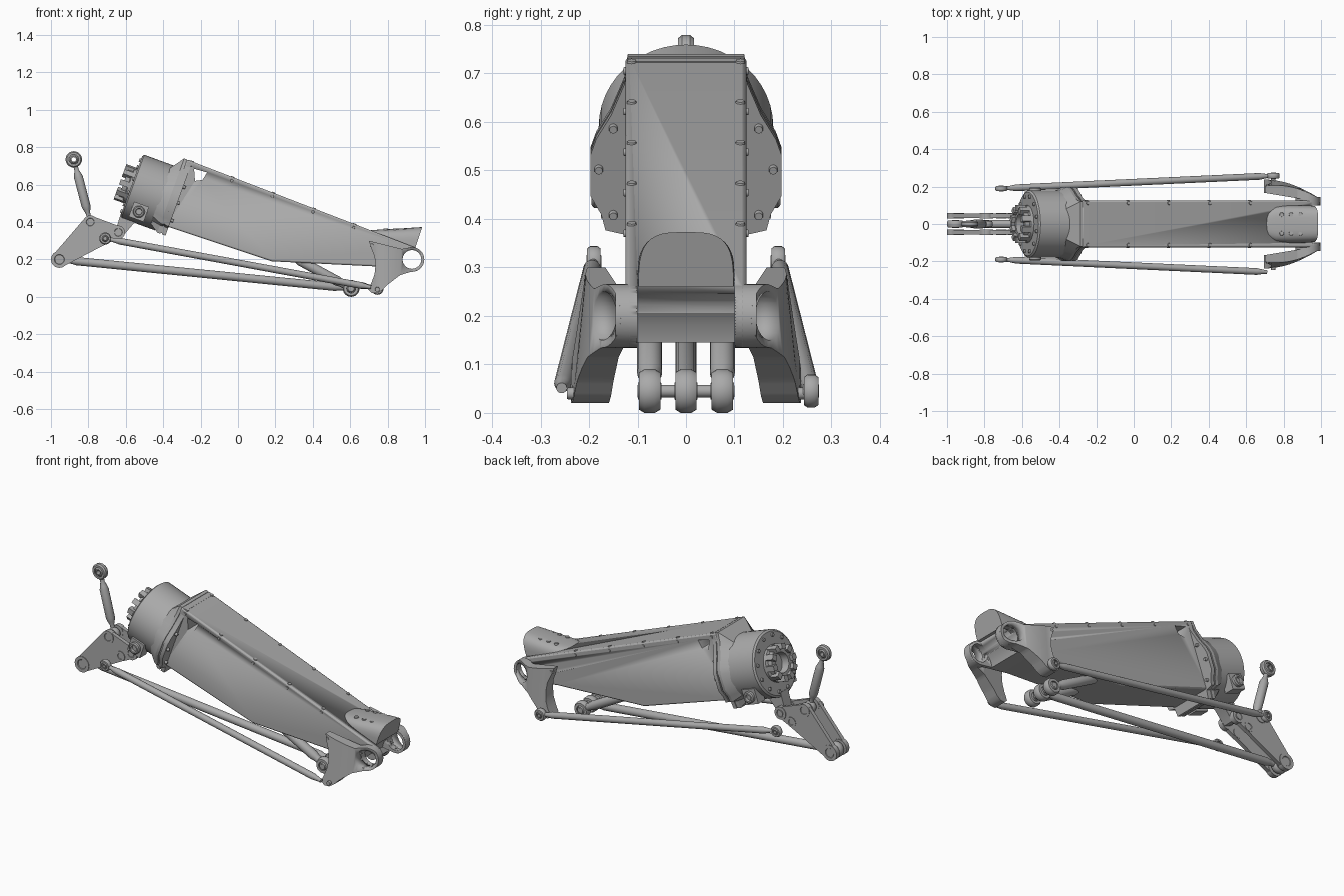
import bpy, bmesh
from math import sin, cos, pi, radians
from mathutils import Vector, Matrix

old = bpy.data.objects.get("Cube")
if old:
    bpy.data.objects.remove(old)

gray = bpy.data.materials.new("machined_gray")
gray.use_nodes = True
gray.diffuse_color = (0.4, 0.4, 0.4, 1)
gray.node_tree.nodes["Principled BSDF"].inputs["Base Color"].default_value = (0.4, 0.4, 0.4, 1)


def finish(name, bm, smooth=True):
    bmesh.ops.remove_doubles(bm, verts=bm.verts, dist=1e-5)
    bmesh.ops.recalc_face_normals(bm, faces=bm.faces)
    me = bpy.data.meshes.new(name)
    bm.to_mesh(me)
    bm.free()
    me.materials.append(gray)
    ob = bpy.data.objects.new(name, me)
    bpy.context.collection.objects.link(ob)
    if smooth:
        bpy.ops.object.select_all(action='DESELECT')
        ob.select_set(True)
        bpy.context.view_layer.objects.active = ob
        bpy.ops.object.shade_smooth_by_angle(angle=radians(35))
    return ob


def loft(name, sections, closed=False):
    """Skin matching rings of points, capping the ends unless closed."""
    bm = bmesh.new()
    rings = [[bm.verts.new(p) for p in s] for s in sections]
    n = len(rings[0])
    for a, b in zip(rings, rings[1:] + (rings[:1] if closed else [])):
        for i in range(n):
            bm.faces.new((a[i], a[(i + 1) % n], b[(i + 1) % n], b[i]))
    if not closed:
        bm.faces.new(rings[0])
        bm.faces.new(rings[-1])
    return finish(name, bm)


def lathe(name, origin, axis, profile, n=24, ring=False):
    """Turn (radius, height) pairs about an axis; ring closes the profile."""
    rot = Vector((0, 0, 1)).rotation_difference(Vector(axis)).to_matrix()
    o = Vector(origin)
    return loft(name, [[o + rot @ Vector((r * cos(2 * pi * i / n), r * sin(2 * pi * i / n), h))
                        for i in range(n)] for r, h in profile], ring)


def disc(name, origin, axis, r, h, n=24):
    return lathe(name, origin, axis, [(r, 0), (r, h * .85), (r * .9, h)], n)


def eye(name, c, r, hole, w):
    """Rod-end eye around the y axis with a ball inside."""
    lathe(name, c, (0, 1, 0), [(hole, -w), (r * .85, -w), (r, -w * .5), (r, w * .5),
                               (r * .85, w), (hole, w)], 24, True)
    lathe(name + "_ball", c, (0, 1, 0), [(hole * .45, -w * 1.1), (hole * .7, -w * 1.1), (hole, -w * .5),
                                         (hole, w * .5), (hole * .7, w * 1.1), (hole * .45, w * 1.1)], 16, True)


def rod(name, a, b, r, start=.04, end=.04, neck=.011):
    """Bar with tapered necks between two points."""
    a, b = Vector(a), Vector(b)
    L = (b - a).length
    lathe(name, a, b - a, [(neck, start * .7), (neck, start), (r * .8, start + .02), (r, start + .04),
                           (r, L - end - .04), (r * .8, L - end - .02), (neck, L - end), (neck, L - end * .7)], 16)


def prism(name, pts, y0, y1):
    return loft(name, [[(x, y, z) for x, z in pts] for y in (y0, y1)])


def block(name, center, size, rot):
    bm = bmesh.new()
    bmesh.ops.create_cube(bm, size=1, matrix=Matrix.Translation(center) @ rot.to_4x4() @ Matrix.Diagonal((*size, 1)))
    return finish(name, bm, False)


def apply_mod(ob, kind, **props):
    m = ob.modifiers.new("mod", kind)
    for k, v in props.items():
        setattr(m, k, v)
    bpy.context.view_layer.objects.active = ob
    bpy.ops.object.modifier_apply(modifier="mod")


def cut(ob, cutter):
    apply_mod(ob, 'BOOLEAN', operation='DIFFERENCE', solver='EXACT', object=cutter)


def arc(cx, cz, r, a0, a1, n=16):
    return [(cx + r * cos(radians(a0 + (a1 - a0) * i / n)), cz + r * sin(radians(a0 + (a1 - a0) * i / n)))
            for i in range(n + 1)]


# Cutters
knee = (.93, .2)
bore = lathe("bore_cutter", (knee[0], -.4, knee[1]), (0, 1, 0), [(.05, 0), (.05, .8)], 32)
notch = prism("notch_cutter", [(.955, .3), (.86, .18), (.82, .05), (1.1, .05), (1.1, .3)], -.1, .1)
window = prism("window_cutter", [(-.235, .685), (-.165, .665), (-.19, .625), (-.23, .62)], -.4, .4)

# Main beam with an open fork at the knee
beam = prism("main_beam", [(-.275, .735)] + arc(*knee, .066, 68, -100)
             + [(.73, .163), (.18, .19), (-.39, .38)], -.125, .125)
apply_mod(beam, 'BEVEL', width=.008, segments=2, limit_method='ANGLE', angle_limit=radians(50))
for c in (notch, bore, window):
    cut(beam, c)

# Rounded knee cover
cover = []
for x, w, top, base, shear in ((.685, .03, .352, .3, 0), (.695, .06, .354, .3, 0), (.72, .083, .357, .295, 0),
                               (.76, .097, .36, .29, 0), (.83, .1, .363, .28, .05), (.95, .1, .371, .265, .3),
                               (.985, .098, .373, .26, .33)):
    s = [(w * (1 if cos(t) > 0 else -1) * abs(cos(t)) ** .6, base + (top - base) * sin(t) ** .6)
         for t in [pi * i / 20 for i in range(20)] + [pi - 1e-9]]
    cover.append([(x + (z - top) * shear, y, z) for y, z in s])
loft("knee_cover", cover)
for x in (.79, .84, .89):
    for y in (-.05, .05):
        disc("cover_bolt", (x, y, .33), (0, 0, 1), .012, .035, 12)

# Curved knee claws
outline = [(.70, .30), (.875, .256)] + arc(*knee, .066, 90, -95) + [
    (.865, .115), (.8, .065), (.77, .035), (.745, .02), (.715, .02), (.695, .04), (.715, .08),
    (.73, .12), (.735, .17), (.73, .215), (.712, .26)]
for side in (-1, 1):
    bm = bmesh.new()
    bm.faces.new([bm.verts.new((x, 0, z)) for x, z in outline])
    for i in range(1, 16):
        bmesh.ops.bisect_plane(bm, geom=bm.verts[:] + bm.edges[:] + bm.faces[:],
                               plane_co=(.7 + .019 * i, 0, 0), plane_no=(1, 0, 0))
    inner = set(bm.verts)
    bmesh.ops.extrude_face_region(bm, geom=bm.faces[:])
    for v in bm.verts:
        u = max(0, (v.co.x - .69) / .3)
        out = .238 - .1 * u * u - .18 * max(0, v.co.z - .1) * (1 - u)
        v.co.y = side * (.168 - .05 * u if v in inner else out)
    claw = finish("knee_claw", bm)
    cut(claw, bore)
    lathe("knee_bushing", (knee[0], side * .12, knee[1]), (0, side, 0),
          [(.05, -.02), (.066, -.02), (.066, .025), (.05, .025)], 32, True)
    disc("claw_pin", (.745, side * .16, .04), (0, side, 0), .013, .085, 12)
    disc("claw_bolt", (.715, side * .19, .275), (0, side, 0), .01, .02, 12)
for c in (bore, notch, window):
    bpy.data.objects.remove(c)

# Motor housing along a tilted axis
axis = Vector((cos(radians(20)), 0, -sin(radians(20))))
up = Vector((sin(radians(20)), 0, cos(radians(20))))
face = Vector((-.57, 0, .593))
tilt = Matrix((axis, (0, 1, 0), up)).transposed()


def motor(t, y, v):
    return face + tilt @ Vector((t, y, v))


lathe("motor_housing", face, axis, [(.06, 0), (.17, 0), (.18, .008), (.18, .2)], 48)
lathe("rotor_hub", face, -axis, [(.055, -.01), (.1, -.01), (.1, .015), (.085, .02), (.085, .045), (.055, .045)], 32, True)
for i in range(10):
    a = 2 * pi * i / 10
    block("rotor_tooth", motor(-.035, .085 * cos(a), .085 * sin(a)), (.06, .032, .03),
          tilt @ Matrix.Rotation(a, 3, 'X'))
for i in range(12):
    a = 2 * pi * (i + .5) / 12
    disc("housing_bolt", motor(.005, .15 * cos(a), .15 * sin(a)), -axis, .01, .014, 10)

# Mounting flange
half = [(.12, .235), (.127, .185), (.155, .116), (.185, .065), (.197, .03), (.197, -.06),
        (.175, -.1), (.166, -.135), (.125, -.145), (.12, -.187)]
ring = half + [(-y, v) for y, v in reversed(half)]
loft("flange_neck", [[motor(.16, *(Vector(p).normalized() * .178)) for p in ring],
                     [motor(.215, *p) for p in ring]])
loft("flange_plate", [[motor(t, p[0] * k, p[1] * k) for p in ring]
                      for t, k in ((.215, 1), (.232, 1), (.232, .97), (.24, .97), (.24, 1), (.262, 1))])
for s in (-1, 1):
    for y, v in ((.15, .09), (.18, 0), (.15, -.1)):
        disc("flange_bolt", motor(.255, s * y, v), axis, .009, .02, 10)
    # Side port
    block("port_pad", Vector((-.53, s * .145, .455)), (.085, .06, .085), tilt)
    lathe("port_boss", (-.53, s * .15, .455), (0, s, 0),
          [(.032, 0), (.032, .04), (.026, .045), (.018, .045), (.016, .03)], 20)

# Beam edge bolts
for i in range(5):
    x = -.25 + .217 * i
    z = .735 - .386 * (x + .275)
    for s in (-1, 1):
        disc("beam_bolt", (x, s * .112, z - .015), (.36, 0, .93), .01, .018, 10)
        disc("beam_side_bolt", (x, s * .118, z - .02), (0, s, 0), .008, .011, 10)

# Crank under the motor
tip, top, pivot = (-.955, .2), (-.79, .4), (-.64, .345)
for s in (-1, 1):
    prism("crank_plate", [(-.985, .228), (-.82, .42), (-.775, .43), (-.63, .376), (-.61, .34), (-.635, .315),
                          (-.70, .285), (-.92, .17), (-.97, .165)], s * .033, s * .055)
    for (x, z), r in ((tip, .045), (top, .036), (pivot, .036), ((-.71, .312), .028)):
        lathe("crank_boss", (x, s * .03, z), (0, s, 0), [(r, 0), (r, .028), (r * .6, .028), (r * .5, .022)])
prism("crank_bracket", [(-.625, .45), (-.5, .42), (-.56, .39), (-.62, .32), (-.66, .335), (-.65, .37)], -.033, .033)
disc("crank_pin", (pivot[0], -.06, pivot[1]), (0, 1, 0), .018, .12, 16)

# Upper adjustable link
link_end = (-.878, 0, .735)
eye("link_eye", link_end, .044, .026, .017)
eye("link_eye", (top[0], 0, top[1]), .034, .02, .017)
rod("link_body", (top[0], 0, top[1]), link_end, .024, .05, .06, .012)

# Central push rod and lower joint cluster
joint = (.605, 0, .045)
eye("push_rod_eye", (tip[0], 0, tip[1]), .044, .025, .02)
rod("push_rod", (tip[0], 0, tip[1]), joint, .022, .05, .045, .015)
for y in (-.075, 0, .075):
    eye("joint_eye", (joint[0], y, joint[2]), .045, .024, .022)
    if y:
        rod("actuator", (joint[0], y, joint[2]), (.3, y, .21), .026, .04, .0, .02)
disc("joint_pin", (joint[0], -.1, joint[2]), (0, 1, 0), .013, .2, 16)

# Outer tie rods, the left one ending in an eye
for s in (-1, 1):
    a = (-.71, s * .19, .312)
    b = (.745, s * .258, .045)
    eye("tie_rod_eye", a, .032, .018, .014)
    rod("tie_rod", a, b, .018, .04, .05 if s < 0 else .035)
    if s > 0:
        eye("tie_rod_lower_eye", b, .034, .019, .015)
